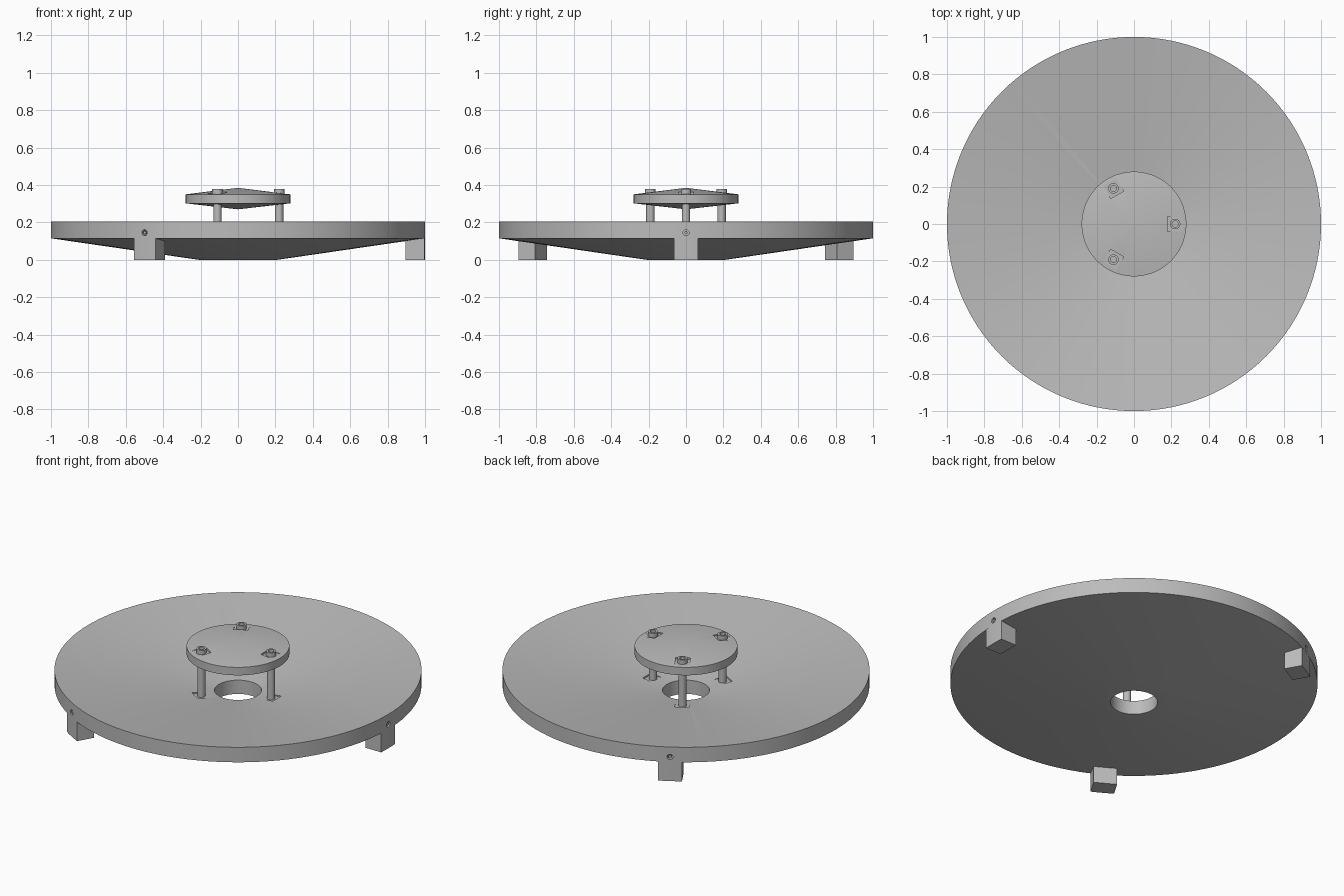
import bpy, bmesh
from math import pi, sin, cos, radians, sqrt
from mathutils import Matrix

cube = bpy.data.objects.get("Cube")
if cube:
    bpy.data.objects.remove(cube, do_unlink=True)

grey = bpy.data.materials.new("plain grey")
grey.use_nodes = True
colour = (0.5, 0.5, 0.5, 1)
grey.diffuse_color = colour
grey.node_tree.nodes["Principled BSDF"].inputs["Base Color"].default_value = colour

ANGLES = [radians(a) for a in (0, 120, 240)]


def finish(name, bm, angle=0.0):
    """Turn a bmesh into a grey object, turned about the z axis."""
    bmesh.ops.recalc_face_normals(bm, faces=bm.faces)
    bmesh.ops.rotate(bm, verts=bm.verts, matrix=Matrix.Rotation(angle, 3, 'Z'))
    mesh = bpy.data.meshes.new(name)
    bm.to_mesh(mesh)
    bm.free()
    mesh.materials.append(grey)
    obj = bpy.data.objects.new(name, mesh)
    bpy.context.collection.objects.link(obj)
    return obj


def lathe(name, profile, steps=128, centre=0.0, angle=0.0, closed=True):
    """Spin an (r, z) profile about a vertical axis at x = centre."""
    bm = bmesh.new()
    verts = [bm.verts.new((r, 0, z)) for r, z in profile]
    pairs = list(zip(verts, verts[1:]))
    if closed:
        pairs.append((verts[-1], verts[0]))
    edges = [bm.edges.new(p) for p in pairs]
    bmesh.ops.spin(bm, geom=verts + edges, axis=(0, 0, 1), cent=(0, 0, 0),
                   angle=2 * pi, steps=steps, use_duplicate=False)
    bmesh.ops.remove_doubles(bm, verts=bm.verts, dist=1e-5)
    bmesh.ops.translate(bm, verts=bm.verts, vec=(centre, 0, 0))
    return finish(name, bm, angle)


def prism(name, outline, low, high, angle=0.0):
    """Extrude an outline in x and y between two heights."""
    bm = bmesh.new()
    face = bm.faces.new([bm.verts.new((x, y, low)) for x, y in outline])
    top = bmesh.ops.extrude_face_region(bm, geom=[face])["geom"]
    bmesh.ops.translate(bm, vec=(0, 0, high - low),
                        verts=[v for v in top if isinstance(v, bmesh.types.BMVert)])
    return finish(name, bm, angle)


def rod(name, radius, start, end, z, angle, sides=24):
    """Horizontal cylinder pointing outward from the axis."""
    bm = bmesh.new()
    bmesh.ops.create_cone(bm, cap_ends=True, segments=sides, radius1=radius,
                          radius2=radius, depth=end - start,
                          matrix=Matrix.Translation(((start + end) / 2, 0, z))
                          @ Matrix.Rotation(pi / 2, 4, 'Y'))
    return finish(name, bm, angle)


def activate(obj):
    bpy.ops.object.select_all(action='DESELECT')
    obj.select_set(True)
    bpy.context.view_layer.objects.active = obj


def smooth(obj):
    activate(obj)
    bpy.ops.object.shade_smooth_by_angle(angle=radians(30))


def cut(target, cutters):
    activate(target)
    for cutter in cutters:
        mod = target.modifiers.new("cut", 'BOOLEAN')
        mod.operation = 'DIFFERENCE'
        mod.solver = 'EXACT'
        mod.object = cutter
        bpy.ops.object.modifier_apply(modifier=mod.name)
        bpy.data.objects.remove(cutter, do_unlink=True)


def pocket(low, high, angle):
    return prism("pocket_cutter", [(0.18, -0.04), (0.26, -0.04), (0.26, 0.04), (0.18, 0.04)],
                 low, high, angle)


# Shallow dish with a centre hole
dish = lathe("dish", [(0.128, 0), (0.21, 0), (1, 0.115), (1, 0.205), (0.128, 0.083)])
# Flat seats for the posts and screw holes in the rim
cut(dish, [pocket(0.092, 0.2, a) for a in ANGLES]
    + [rod("hole_cutter", 0.016, 0.96, 1.05, 0.145, a) for a in ANGLES])
smooth(dish)

# Small double cone disc, with flat seats for the bolt heads
upper = lathe("upper_disc", [(0, 0.27), (0.28, 0.302), (0.28, 0.35), (0, 0.385)], closed=False)
cut(upper, [pocket(0.352, 0.45, a) for a in ANGLES])
smooth(upper)

# Feet, flush with the curved rim
HALF = 0.065
arc = [HALF * (i / 4 - 1) for i in range(9)]
foot_outline = [(sqrt(1 - y * y) - 0.0005, y) for y in arc] + [(0.895, HALF), (0.895, -HALF)]

for i, a in enumerate(ANGLES, 1):
    smooth(prism(f"foot_{i}", foot_outline, 0, 0.125, a))
    smooth(rod(f"rim_screw_{i}", 0.009, 0.95, 0.997, 0.145, a, sides=6))
    # Post between dish and upper disc
    smooth(lathe(f"post_{i}", [(0, 0.085), (0.022, 0.085), (0.022, 0.32), (0, 0.32)],
                 24, 0.22, a, closed=False))
    # Bolt head with a recess
    smooth(lathe(f"bolt_head_{i}", [(0, 0.345), (0.028, 0.345), (0.028, 0.378),
                                    (0.016, 0.378), (0.016, 0.362), (0, 0.362)],
                 24, 0.22, a, closed=False))
